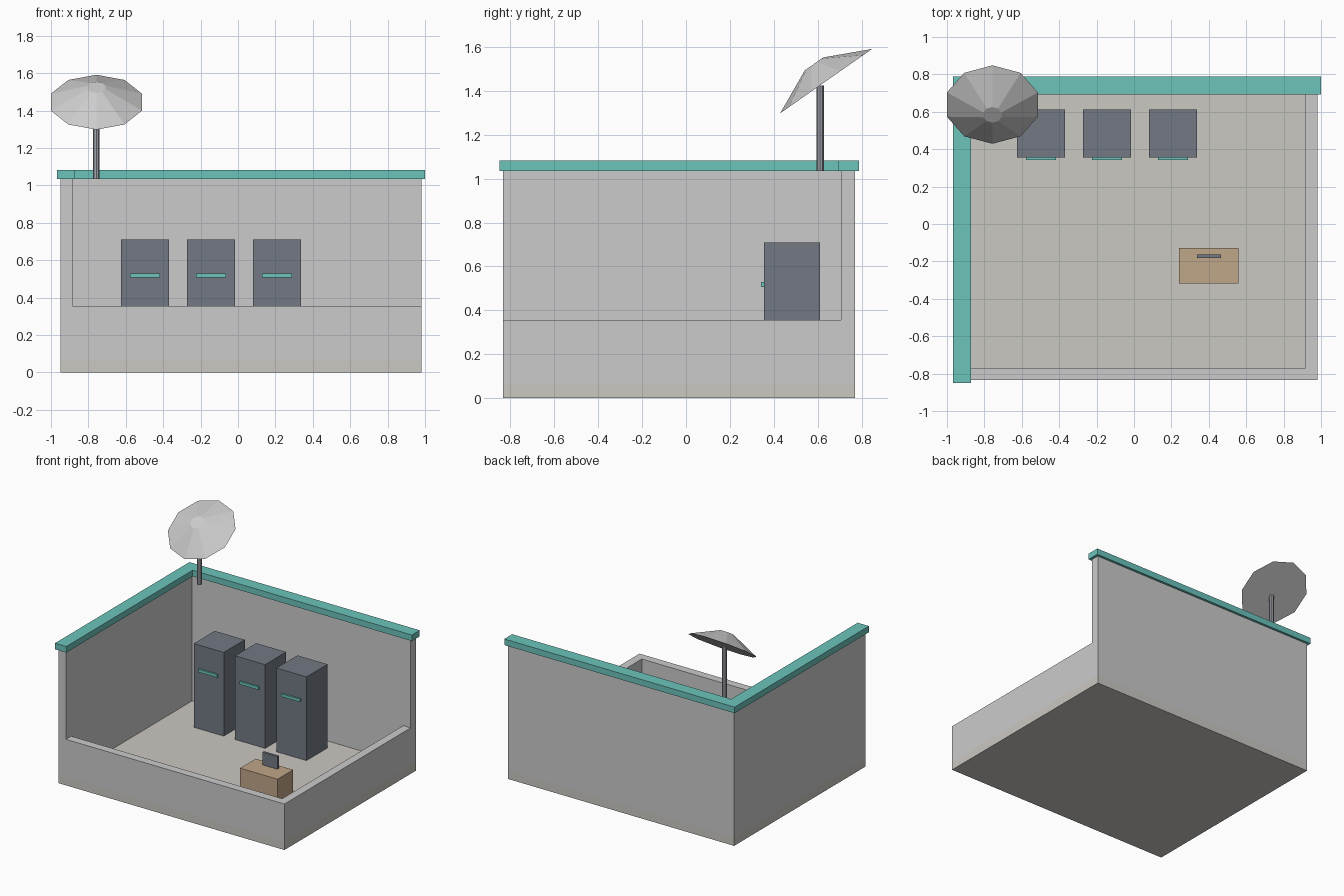
import bpy
from math import radians

if "Cube" in bpy.data.objects:
    bpy.data.objects.remove(bpy.data.objects["Cube"])


def material(name, rgb):
    m = bpy.data.materials.new(name)
    m.diffuse_color = (*rgb, 1)
    m.use_nodes = True
    m.node_tree.nodes["Principled BSDF"].inputs["Base Color"].default_value = m.diffuse_color
    return m


TEAL = material("teal", (0.15, 0.55, 0.50))
DARK = material("dark_cabinet", (0.17, 0.19, 0.23))
WOOD = material("wood", (0.53, 0.38, 0.25))
SAND = material("floor_sand", (0.60, 0.58, 0.54))
POST = material("post_metal", (0.36, 0.38, 0.42))


def box(name, x, y, z, mat=None):
    """Box from (min, max) ranges on each axis."""
    ranges = (x, y, z)
    bpy.ops.mesh.primitive_cube_add(size=1, location=[(a + b) / 2 for a, b in ranges])
    ob = bpy.context.object
    ob.name = name
    ob.scale = [b - a for a, b in ranges]
    bpy.ops.object.transform_apply(location=False, rotation=False, scale=True)
    if mat:
        ob.data.materials.append(mat)
    return ob


# Room shell dimensions
X0, X1, Y0, Y1 = -0.95, 0.98, -0.833, 0.77
T = 0.064                                # wall and floor thickness
LOW, HIGH, CAP = 0.355, 1.035, 1.082     # low wall, tall wall, trim top

# Floor and walls
box("floor", (X0, X1), (Y0, Y1), (0, T), SAND)
box("left_wall", (X0, X0 + T), (Y0, Y1), (T, HIGH))
box("back_wall", (X0 + T, X1), (Y1 - T, Y1), (T, HIGH))
box("front_low_wall", (X0 + T, X1), (Y0, Y0 + T), (T, LOW))
box("right_low_wall", (X1 - T, X1), (Y0 + T, Y1 - T), (T, LOW))

# Coloured trim on the tall walls
box("left_trim", (-0.967, -0.871), (-0.85, 0.692), (HIGH, CAP), TEAL)
box("back_trim", (-0.967, 1.0), (0.692, 0.788), (HIGH, CAP), TEAL)

# Row of cabinets with light strips
for i in range(3):
    cx = -0.498 + i * 0.353
    box(f"cabinet_{i + 1}", (cx - 0.128, cx + 0.128), (0.355, 0.611), (T, 0.71), DARK)
    box(f"cabinet_light_{i + 1}", (cx - 0.08, cx + 0.08), (0.342, 0.356), (0.507, 0.53), TEAL)

# Desk and screen
box("desk", (0.24, 0.56), (-0.317, -0.127), (T, 0.237), WOOD)
box("desk_screen", (0.336, 0.464), (-0.183, -0.164), (0.237, 0.335), DARK)

# Dish post
bpy.ops.mesh.primitive_cylinder_add(vertices=8, radius=0.017, depth=0.39,
                                    location=(-0.757, 0.611, 1.23))
post = bpy.context.object
post.name = "dish_post"
post.data.materials.append(POST)

# Tilted ten-sided dish
bpy.ops.mesh.primitive_cone_add(vertices=10, radius1=0.256, radius2=0.051, depth=0.096,
                                location=(-0.757, 0.611, 1.484),
                                rotation=(radians(35), 0, 0))
bpy.context.object.name = "dish"
